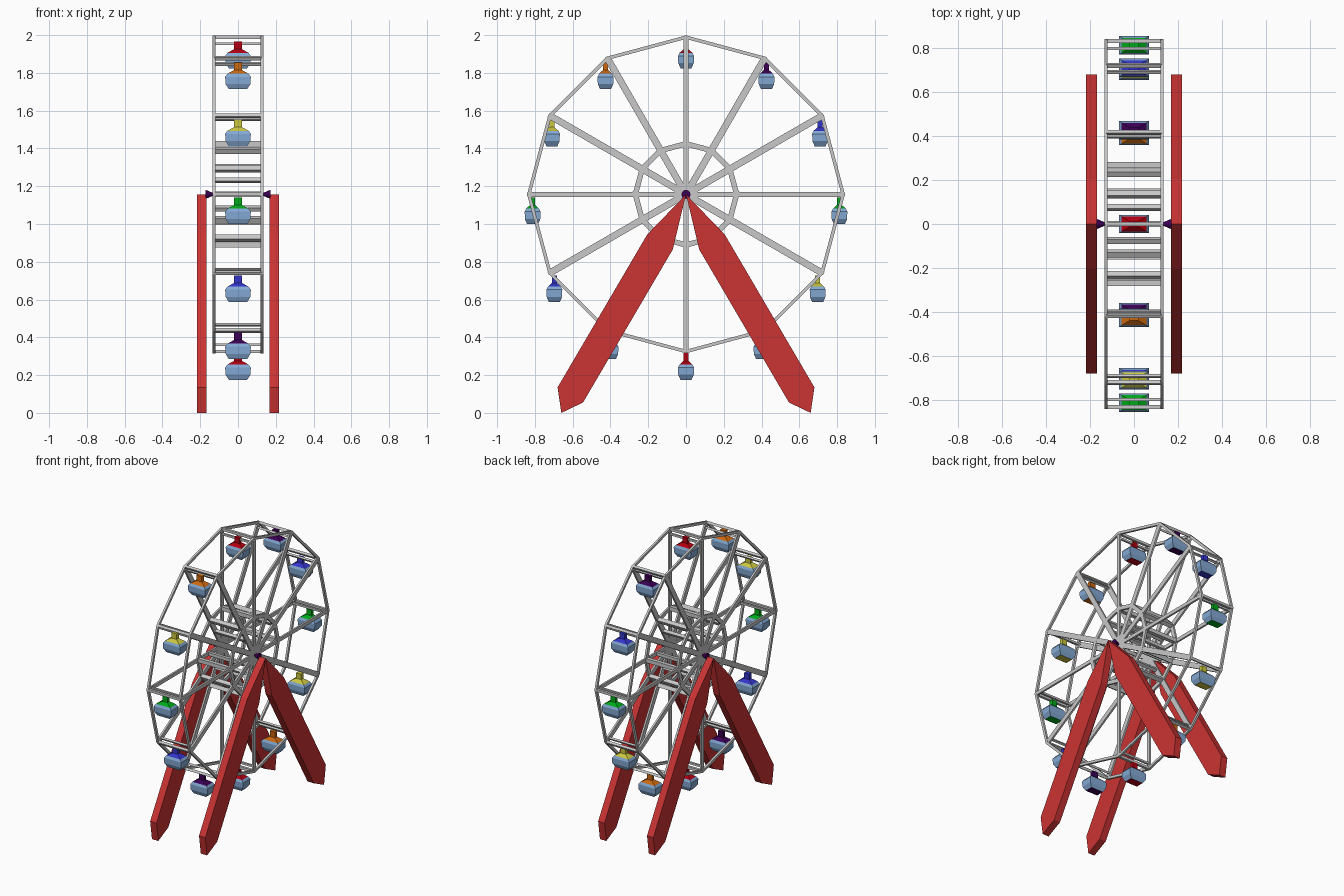
import bpy, bmesh, math
from mathutils import Vector, Matrix

if "Cube" in bpy.data.objects:
    bpy.data.objects.remove(bpy.data.objects["Cube"])

CZ = 1.157          # axle height
R = 0.832           # rim radius
N = 12              # spokes and cabins
RIM_X = 0.127


def material(name, rgb):
    m = bpy.data.materials.new(name)
    m.diffuse_color = (*rgb, 1)
    m.use_nodes = True
    m.node_tree.nodes["Principled BSDF"].inputs["Base Color"].default_value = m.diffuse_color
    return m


steel = material("steel grey", (0.58, 0.58, 0.58))
leg_red = material("support red", (0.60, 0.033, 0.033))
sky = material("cabin light blue", (0.23, 0.40, 0.66))
red = material("deep red", (0.45, 0.0, 0.005))
purple = material("purple", (0.045, 0.0, 0.09))
blue = material("blue", (0.035, 0.035, 0.60))
green = material("green", (0.0, 0.40, 0.01))
yellow = material("yellow", (0.60, 0.57, 0.05))
orange = material("orange", (0.60, 0.14, 0.005))


def finish(name, bm, *mats):
    bmesh.ops.recalc_face_normals(bm, faces=bm.faces[:])
    me = bpy.data.meshes.new(name)
    bm.to_mesh(me)
    bm.free()
    for m in mats:
        me.materials.append(m)
    ob = bpy.data.objects.new(name, me)
    bpy.context.collection.objects.link(ob)
    return ob


def polar(r, i, x=0.0):
    a = math.radians(90 - 360 * i / N)
    return Vector((x, r * math.cos(a), CZ + r * math.sin(a)))


def bar(bm, p, q, width, depth, extra=0.0):
    """Box beam from p to q lying in the wheel plane; depth is along x."""
    d = (q - p).normalized()
    side = d.cross(Vector((1, 0, 0)))
    length = (q - p).length + extra
    rot = Matrix((Vector((1, 0, 0)), side, d)).transposed().to_4x4()
    size = Matrix.Diagonal((depth, width, length, 1))
    bmesh.ops.create_cube(bm, size=1, matrix=Matrix.Translation((p + q) / 2) @ rot @ size)


def cross_bar(bm, r, i, w, h):
    """Beam across the wheel, turned to face the axle."""
    rot = Matrix.Rotation(math.radians(-360 * i / N), 4, 'X')
    size = Matrix.Diagonal((2 * RIM_X, w, h, 1))
    bmesh.ops.create_cube(bm, size=1, matrix=Matrix.Translation(polar(r, i)) @ rot @ size)


# Two wheel sides: rim, inner ring and spokes
for side, x in (("left", -RIM_X), ("right", RIM_X)):
    bm = bmesh.new()
    for i in range(N):
        bar(bm, polar(R, i, x), polar(R, i + 1, x), 0.018, 0.015, 0.005)
    finish(side + "_rim", bm, steel)
    bm = bmesh.new()
    for i in range(N):
        bar(bm, polar(0.268, i, x), polar(0.268, i + 1, x), 0.028, 0.014, 0.007)
    finish(side + "_inner_ring", bm, steel)
    bm = bmesh.new()
    for i in range(N):
        bar(bm, polar(0, i, x), polar(R, i, x), 0.026 if i % 3 == 0 else 0.036, 0.013)
    finish(side + "_spokes", bm, steel)

# Cross bars joining the two sides
bm = bmesh.new()
for i in range(N):
    cross_bar(bm, R, i, 0.018, 0.018)
    cross_bar(bm, 0.797, i, 0.014, 0.014)
    cross_bar(bm, 0.268, i, 0.028, 0.028)
    cross_bar(bm, 0.15, i, 0.022, 0.022)
finish("cross_bars", bm, steel)

# Axle cones between wheel and legs
for side, s in (("left", -1), ("right", 1)):
    bm = bmesh.new()
    bmesh.ops.create_cone(bm, cap_ends=True, segments=12, radius1=0.006, radius2=0.024, depth=0.042,
                          matrix=Matrix.Translation((s * 0.15, 0, CZ)) @ Matrix.Rotation(s * math.pi / 2, 4, 'Y'))
    finish(side + "_axle_cone", bm, purple)

# Four slanted legs, extruded from one outline
outline = [(0, 1.157), (0.205, 0.945), (0.68, 0.135), (0.66, 0.0), (0.545, 0.055), (0.07, 0.865)]
for xs, xname in ((-1, "left"), (1, "right")):
    for ys, yname in ((-1, "front"), (1, "back")):
        bm = bmesh.new()
        face = bm.faces.new([bm.verts.new((xs * 0.168, ys * y, z)) for y, z in outline])
        ext = bmesh.ops.extrude_face_region(bm, geom=[face])
        bmesh.ops.translate(bm, vec=(xs * 0.05, 0, 0),
                            verts=[v for v in ext["geom"] if isinstance(v, bmesh.types.BMVert)])
        finish(f"{yname}_{xname}_leg", bm, leg_red)

# Cabins: rectangular layers (height, half width, half depth), blue sides, coloured roof, stem and floor
layers = [(-0.046, 0.048, 0.029), (-0.018, 0.066, 0.041), (0.020, 0.068, 0.042),
          (0.036, 0.056, 0.034), (0.056, 0.020, 0.013), (0.096, 0.020, 0.013)]
cabin_y = [0, 0.426, 0.71, 0.812, 0.697, 0.40, 0]
colours = [red, purple, blue, green, yellow, orange]
for i in range(N):
    y = cabin_y[i] if i <= 6 else -cabin_y[12 - i]
    z = 1.045 + 0.825 * math.cos(2 * math.pi * i / N)
    bm = bmesh.new()
    rings = [[bm.verts.new((sx * hx, y + sy * hy, z + h))
              for sx, sy in ((-1, -1), (1, -1), (1, 1), (-1, 1))] for h, hx, hy in layers]
    bm.faces.new(rings[0]).material_index = 1
    bm.faces.new(rings[-1]).material_index = 1
    for k in range(len(rings) - 1):
        for j in range(4):
            f = bm.faces.new((rings[k][j], rings[k][(j + 1) % 4],
                              rings[k + 1][(j + 1) % 4], rings[k + 1][j]))
            f.material_index = 1 if k >= 3 else 0
    finish(f"cabin_{i + 1}", bm, sky, colours[i % 6])
